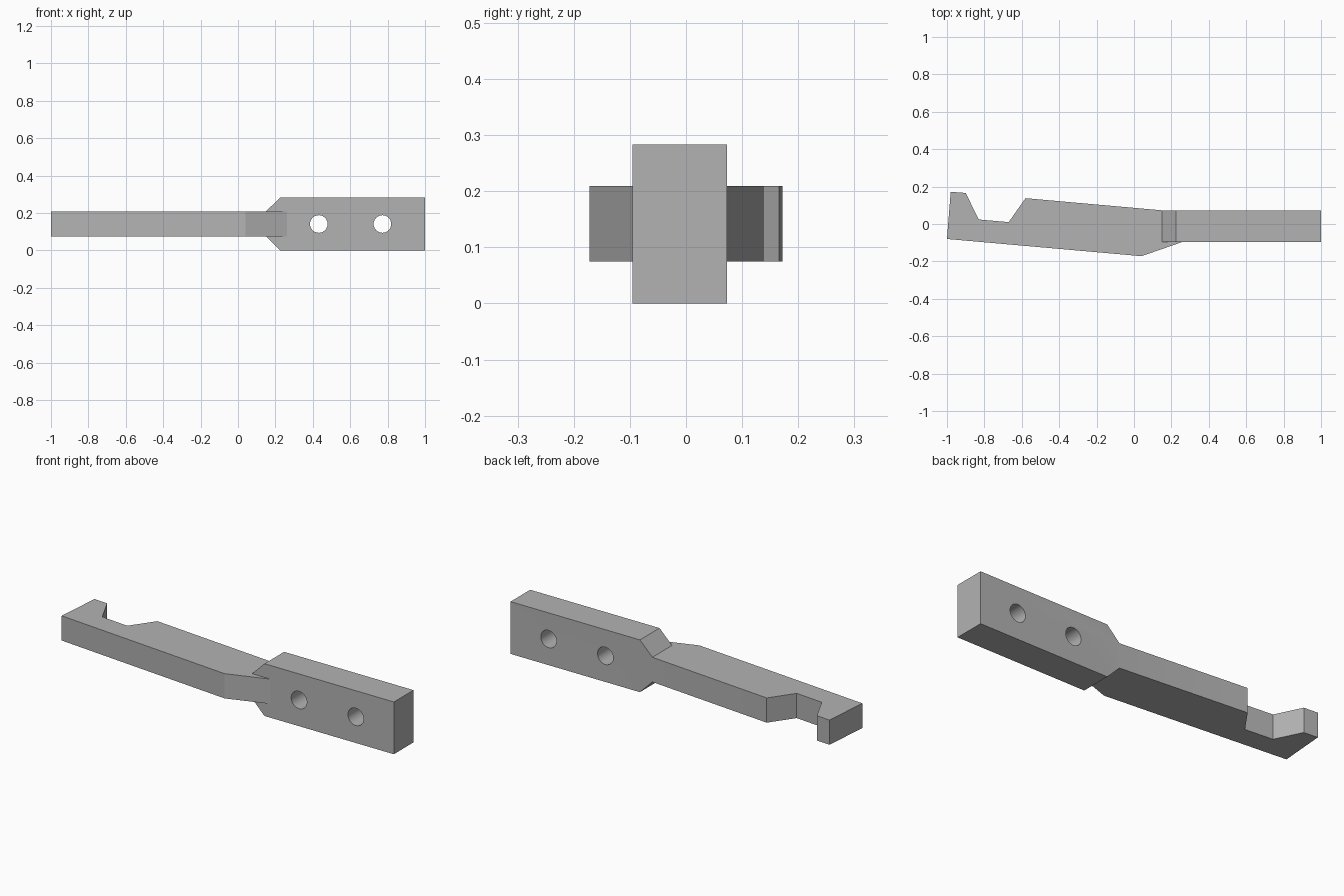
import bpy
import bmesh
from math import radians
from mathutils import Vector

cube = bpy.data.objects.get("Cube")
if cube:
    bpy.data.objects.remove(cube, do_unlink=True)

grey = bpy.data.materials.new("plain grey")
grey.use_nodes = True
colour = (0.45, 0.45, 0.45, 1)
grey.diffuse_color = colour
grey.node_tree.nodes["Principled BSDF"].inputs["Base Color"].default_value = colour


def extrude_outline(name, points, offset):
    """Make a prism by sweeping a closed outline along an offset."""
    bm = bmesh.new()
    face = bm.faces.new([bm.verts.new(p) for p in points])
    swept = bmesh.ops.extrude_face_region(bm, geom=[face])["geom"]
    verts = [v for v in swept if isinstance(v, bmesh.types.BMVert)]
    bmesh.ops.translate(bm, verts=verts, vec=Vector(offset))
    bmesh.ops.recalc_face_normals(bm, faces=bm.faces)
    mesh = bpy.data.meshes.new(name)
    bm.to_mesh(mesh)
    bm.free()
    mesh.materials.append(grey)
    obj = bpy.data.objects.new(name, mesh)
    bpy.context.collection.objects.link(obj)
    return obj


def apply_boolean(target, tool, operation):
    mod = target.modifiers.new(operation.lower(), "BOOLEAN")
    mod.operation = operation
    mod.solver = "EXACT"
    mod.object = tool
    bpy.context.view_layer.objects.active = target
    bpy.ops.object.modifier_apply(modifier=mod.name)
    bpy.data.objects.remove(tool, do_unlink=True)


# Mounting block with a chamfered neck
FRONT, BACK, HEIGHT = -0.095, 0.073, 0.283
LOW, HIGH = 0.075, 0.209
block_side = [(0.15, LOW), (0.225, 0), (1, 0), (1, HEIGHT), (0.225, HEIGHT), (0.15, HIGH)]
body = extrude_outline("mounting_block", [(x, FRONT, z) for x, z in block_side],
                       (0, BACK - FRONT, 0))

# Two bolt holes through the block
for x in (0.432, 0.772):
    bpy.ops.mesh.primitive_cylinder_add(vertices=40, radius=0.047, depth=0.6,
                                        location=(x, 0, HEIGHT / 2),
                                        rotation=(radians(90), 0, 0))
    cutter = bpy.context.object
    cutter.hide_render = True
    cutter.data.materials.append(grey)
    apply_boolean(body, cutter, "DIFFERENCE")

# Tapered arm with a notch and hooked tip
arm_plan = [(-1, -0.08), (0.04, -0.172), (0.262, FRONT), (0.262, 0), (0.15, BACK),
            (-0.58, 0.138), (-0.67, 0.01), (-0.83, 0.024), (-0.9, 0.166), (-0.98, 0.172)]
arm = extrude_outline("hooked_arm", [(x, y, LOW) for x, y in arm_plan], (0, 0, HIGH - LOW))
apply_boolean(body, arm, "UNION")
body.name = "latch_body"

# Crisp edges with smooth hole walls
bpy.ops.object.select_all(action="DESELECT")
body.select_set(True)
bpy.context.view_layer.objects.active = body
bpy.ops.object.shade_smooth_by_angle(angle=radians(12))
